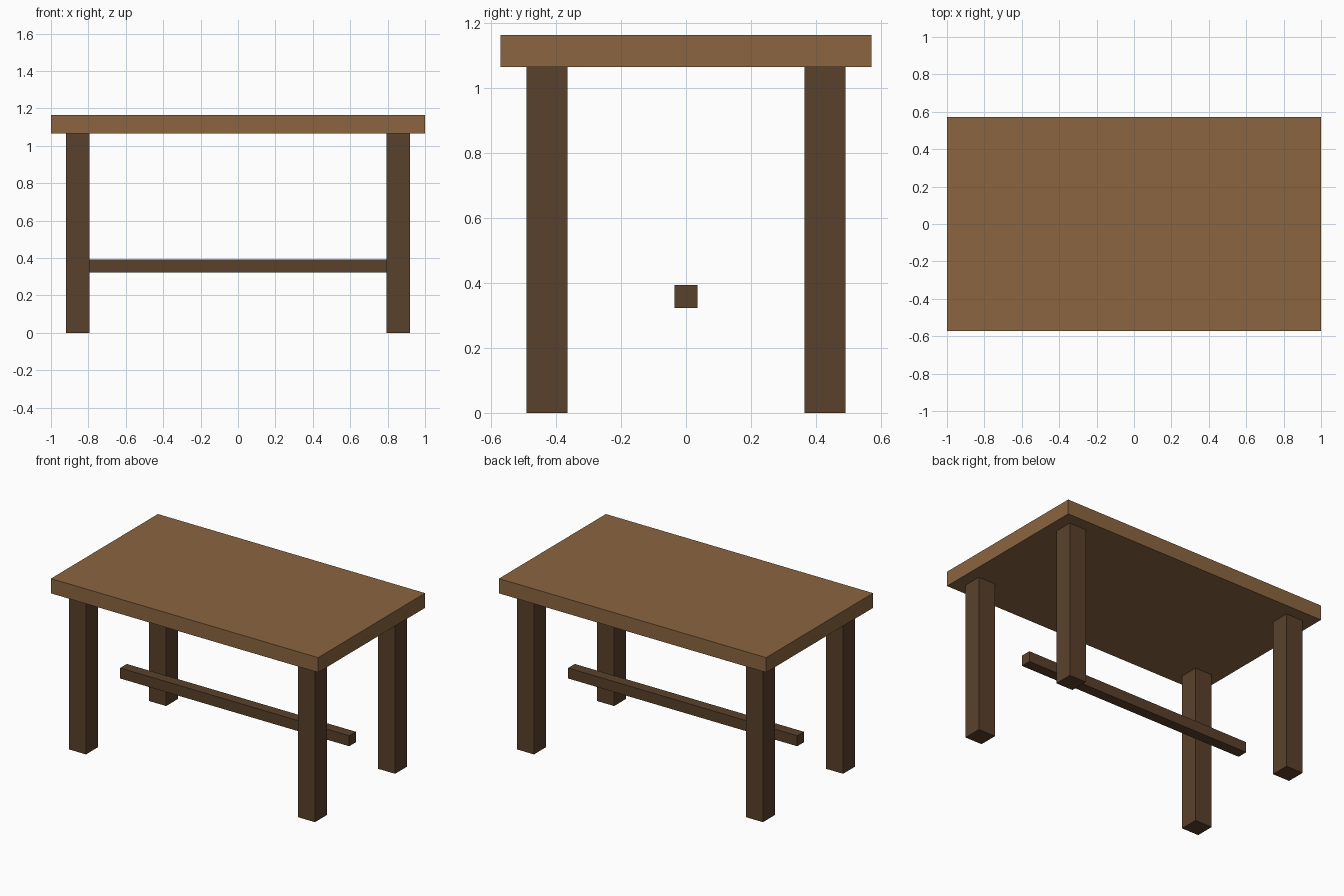
import bpy

if "Cube" in bpy.data.objects:
    bpy.data.objects.remove(bpy.data.objects["Cube"])


def material(name, rgb):
    mat = bpy.data.materials.new(name)
    mat.diffuse_color = (*rgb, 1.0)
    mat.use_nodes = True
    mat.node_tree.nodes["Principled BSDF"].inputs["Base Color"].default_value = mat.diffuse_color
    return mat


def box(name, center, size, mat):
    bpy.ops.mesh.primitive_cube_add(size=1, location=center)
    obj = bpy.context.object
    obj.name = name
    obj.scale = size
    bpy.ops.object.transform_apply(location=False, rotation=False, scale=True)
    obj.data.materials.append(mat)
    return obj


light_wood = material("light_wood", (0.258, 0.130, 0.051))
dark_wood = material("dark_wood", (0.102, 0.053, 0.024))

LEG_HEIGHT = 1.065
TOP_THICKNESS = 0.1
LEG_X, LEG_Y, LEG_WIDTH = 0.857, 0.4285, 0.127

# Table top
box("table_top", (0, 0, LEG_HEIGHT + TOP_THICKNESS / 2),
    (2.0, 1.143, TOP_THICKNESS), light_wood)

# Four square legs
for side, sx in (("left", -1), ("right", 1)):
    for end, sy in (("front", -1), ("back", 1)):
        box(f"{end}_{side}_leg", (sx * LEG_X, sy * LEG_Y, LEG_HEIGHT / 2),
            (LEG_WIDTH, LEG_WIDTH, LEG_HEIGHT), dark_wood)

# Central stretcher, as long as the distance between leg centres
box("stretcher", (0, 0, 0.358), (2 * LEG_X, 0.071, 0.071), dark_wood)
